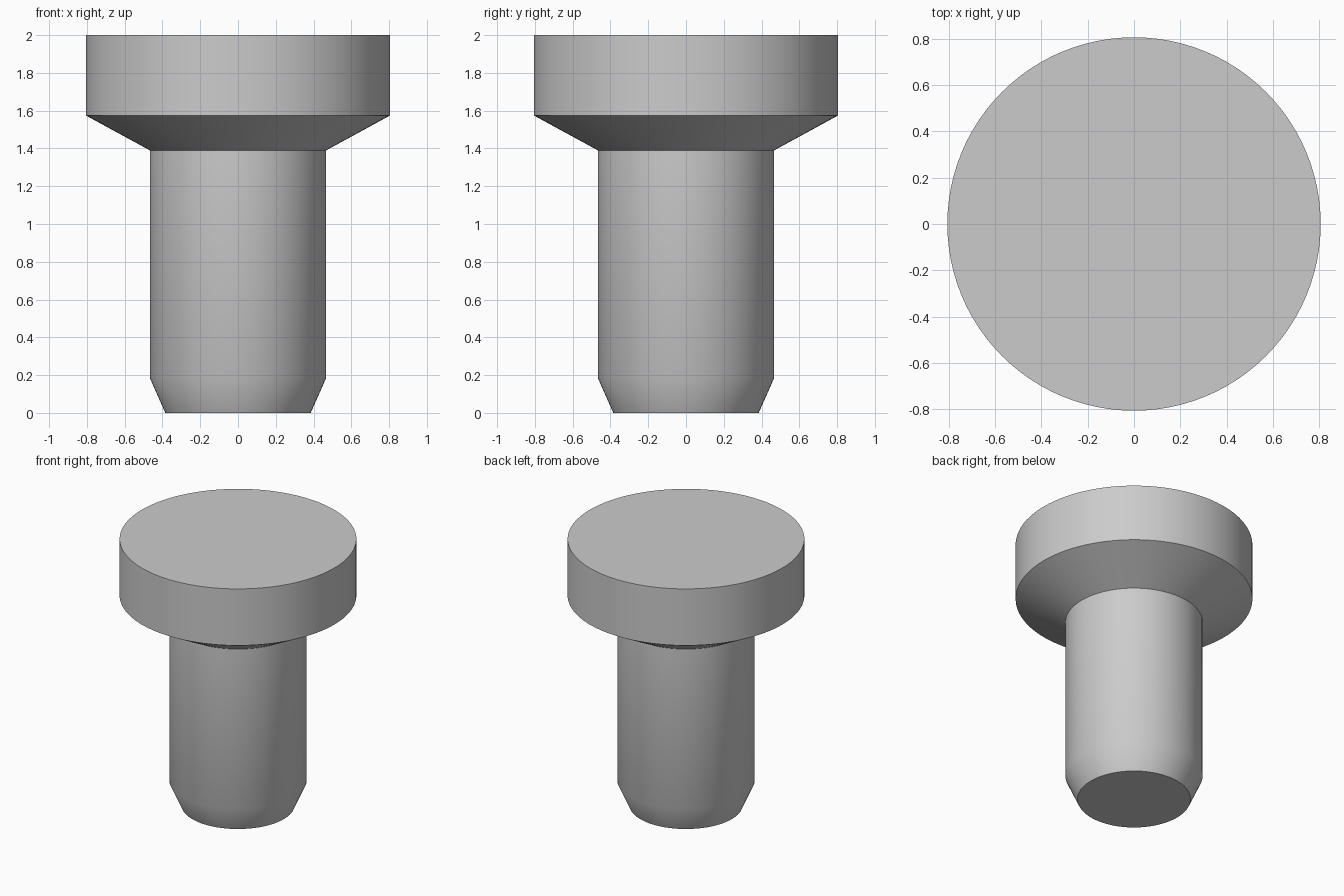
import bpy
import bmesh
from math import cos, sin, tau, radians

SIDES = 96

cube = bpy.data.objects.get("Cube")
if cube:
    bpy.data.objects.remove(cube, do_unlink=True)

# Single plain grey metal
grey = bpy.data.materials.new("grey_metal")
grey.use_nodes = True
colour = (0.6, 0.6, 0.6, 1.0)
grey.diffuse_color = colour
grey.node_tree.nodes["Principled BSDF"].inputs["Base Color"].default_value = colour


def turned_part(name, profile):
    """Lathe a (radius, height) profile, listed bottom to top, into a capped solid."""
    bm = bmesh.new()
    rings = [[bm.verts.new((r * cos(tau * i / SIDES), r * sin(tau * i / SIDES), z))
              for i in range(SIDES)] for r, z in profile]
    for low, high in zip(rings, rings[1:]):
        for i in range(SIDES):
            j = (i + 1) % SIDES
            bm.faces.new((low[i], low[j], high[j], high[i]))
    bm.faces.new(rings[0][::-1])
    bm.faces.new(rings[-1])
    mesh = bpy.data.meshes.new(name)
    bm.to_mesh(mesh)
    bm.free()
    mesh.materials.append(grey)
    obj = bpy.data.objects.new(name, mesh)
    bpy.context.collection.objects.link(obj)
    bpy.ops.object.select_all(action='DESELECT')
    obj.select_set(True)
    bpy.context.view_layer.objects.active = obj
    bpy.ops.object.shade_smooth_by_angle(angle=radians(30))
    return obj


# Tapered tip, straight shank, conical underside and flat head in one solid
turned_part("flat_head_pin", [
    (0.385, 0.0),
    (0.467, 0.185),
    (0.467, 1.39),
    (0.806, 1.575),
    (0.806, 2.0),
])
